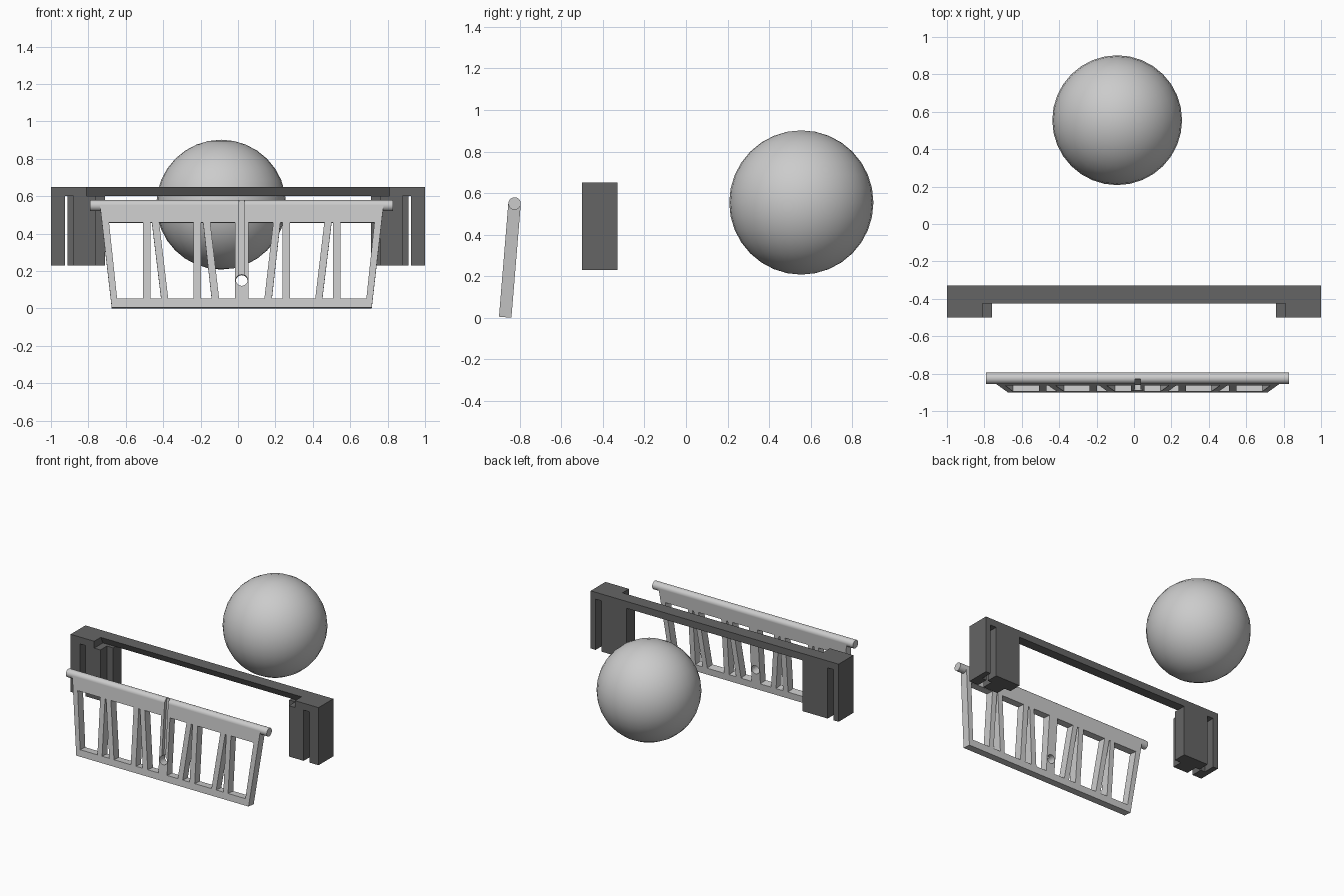
import bpy, bmesh
from math import radians, pi
from mathutils import Matrix

if "Cube" in bpy.data.objects:
    bpy.data.objects.remove(bpy.data.objects["Cube"])

dark = bpy.data.materials.new("dark_grey")
dark.diffuse_color = (0.13, 0.13, 0.13, 1)
dark.use_nodes = True
dark.node_tree.nodes["Principled BSDF"].inputs["Base Color"].default_value = dark.diffuse_color


def prism(name, pts, a, b, axis, mat=None):
    """Extrude a 2D outline from a to b along the given axis."""
    put = {"x": lambda p, t: (t, p[0], p[1]),
           "y": lambda p, t: (p[0], t, p[1]),
           "z": lambda p, t: (p[0], p[1], t)}[axis]
    bm = bmesh.new()
    lo = [bm.verts.new(put(p, a)) for p in pts]
    hi = [bm.verts.new(put(p, b)) for p in pts]
    bm.faces.new(lo)
    bm.faces.new(hi)
    for i in range(len(pts)):
        j = (i + 1) % len(pts)
        bm.faces.new((lo[i], lo[j], hi[j], hi[i]))
    bmesh.ops.recalc_face_normals(bm, faces=bm.faces)
    me = bpy.data.meshes.new(name)
    bm.to_mesh(me)
    bm.free()
    ob = bpy.data.objects.new(name, me)
    bpy.context.collection.objects.link(ob)
    if mat:
        me.materials.append(mat)
    return ob


def cylinder(name, r, length, sides, turn):
    bpy.ops.mesh.primitive_cylinder_add(vertices=sides, radius=r, depth=length)
    ob = bpy.context.object
    ob.name = name
    ob.data.transform(turn)
    return ob


# Dark frame: sloped beam, slotted posts, caps
prism("frame_beam", [(-0.425, 0.65), (-0.33, 0.65), (-0.33, 0.6), (-0.40, 0.6)],
      -0.81, 0.81, "x", dark)
inner = [(0.71, -0.33), (0.71, -0.425), (0.76, -0.425), (0.76, -0.5),
         (0.88, -0.5), (0.88, -0.415), (0.912, -0.415), (0.912, -0.33)]
outer = [(0.925, -0.5), (1, -0.5), (1, -0.33), (0.96, -0.33),
         (0.96, -0.415), (0.925, -0.415)]
cap = [(0.81, -0.5), (1, -0.5), (1, -0.33), (0.81, -0.33)]
for side, s in (("left", -1), ("right", 1)):
    for part, pts, z0, z1 in (("inner_post", inner, 0.23, 0.6),
                              ("outer_post", outer, 0.23, 0.6),
                              ("post_cap", cap, 0.6, 0.65)):
        prism(f"{part}_{side}", [(s * x, y) for x, y in pts], z0, z1, "z", dark)

# Gate, built upright around its hinge axis
T, L = 0.03, 0.549


def bar(name, top, bottom, z0=-0.08, z1=-0.51, s=1):
    pts = [(s * top[0], z0), (s * top[1], z0), (s * bottom[1], z1), (s * bottom[0], z1)]
    return prism(name, pts, -T, T, "y")


def edge(z):
    return 0.758 + 0.063 * z / L


rod = cylinder("hinge_rod", 0.03, 1.62, 24, Matrix.Rotation(pi / 2, 4, "Y"))
band = bar("gate_top_band", (-edge(0), edge(0)), (-edge(-0.092), edge(-0.092)), 0, -0.092)
center = bar("gate_center_bar", (-0.035, 0.035), (-0.035, 0.035), -0.092)
gate = [rod, band, center,
        bar("gate_bottom_rail", (-edge(-0.5), edge(-0.5)), (-edge(-L), edge(-L)), -0.5, -L)]
for side, s in (("left", -1), ("right", 1)):
    for name, top, bottom in (
            ("side_bar", (edge(-0.08) - 0.038, edge(-0.08)), (edge(-0.51) - 0.034, edge(-0.51))),
            ("outer_slat", (0.489, 0.527), (0.489, 0.527)),
            ("outer_slant", (0.443, 0.482), (0.392, 0.43)),
            ("inner_slat", (0.217, 0.258), (0.217, 0.258)),
            ("inner_slant", (0.17, 0.208), (0.12, 0.16))):
        gate.append(bar(f"gate_{name}_{side}", top, bottom, s=s))

# Front groove and through hole
groove = prism("groove_cutter", [(-0.014, 0.06), (0.014, 0.06), (0.014, -0.4), (-0.014, -0.4)],
               -0.1, -0.006, "y")
hole = cylinder("hole_cutter", 0.031, 0.3, 24,
                Matrix.Translation((0, 0, -0.402)) @ Matrix.Rotation(pi / 2, 4, "X"))
for ob in (rod, band, center):
    for cutter in ([groove, hole] if ob is center else [groove]):
        m = ob.modifiers.new("cut", "BOOLEAN")
        m.operation, m.object, m.solver = "DIFFERENCE", cutter, "EXACT"
for ob in (groove, hole):
    ob.hide_render = True
    ob.hide_set(True)

# Lean the gate about its hinge
for ob in gate + [groove, hole]:
    ob.location = (0.02, -0.825, 0.55)
    ob.rotation_euler = (radians(-4.7), 0, 0)

bpy.ops.object.select_all(action="DESELECT")
rod.select_set(True)
bpy.context.view_layer.objects.active = rod
bpy.ops.object.shade_smooth_by_angle()

# Ball
bpy.ops.mesh.primitive_uv_sphere_add(segments=32, ring_count=16, radius=0.347,
                                     location=(-0.09, 0.555, 0.555))
bpy.context.object.name = "ball"
bpy.ops.object.shade_smooth()
